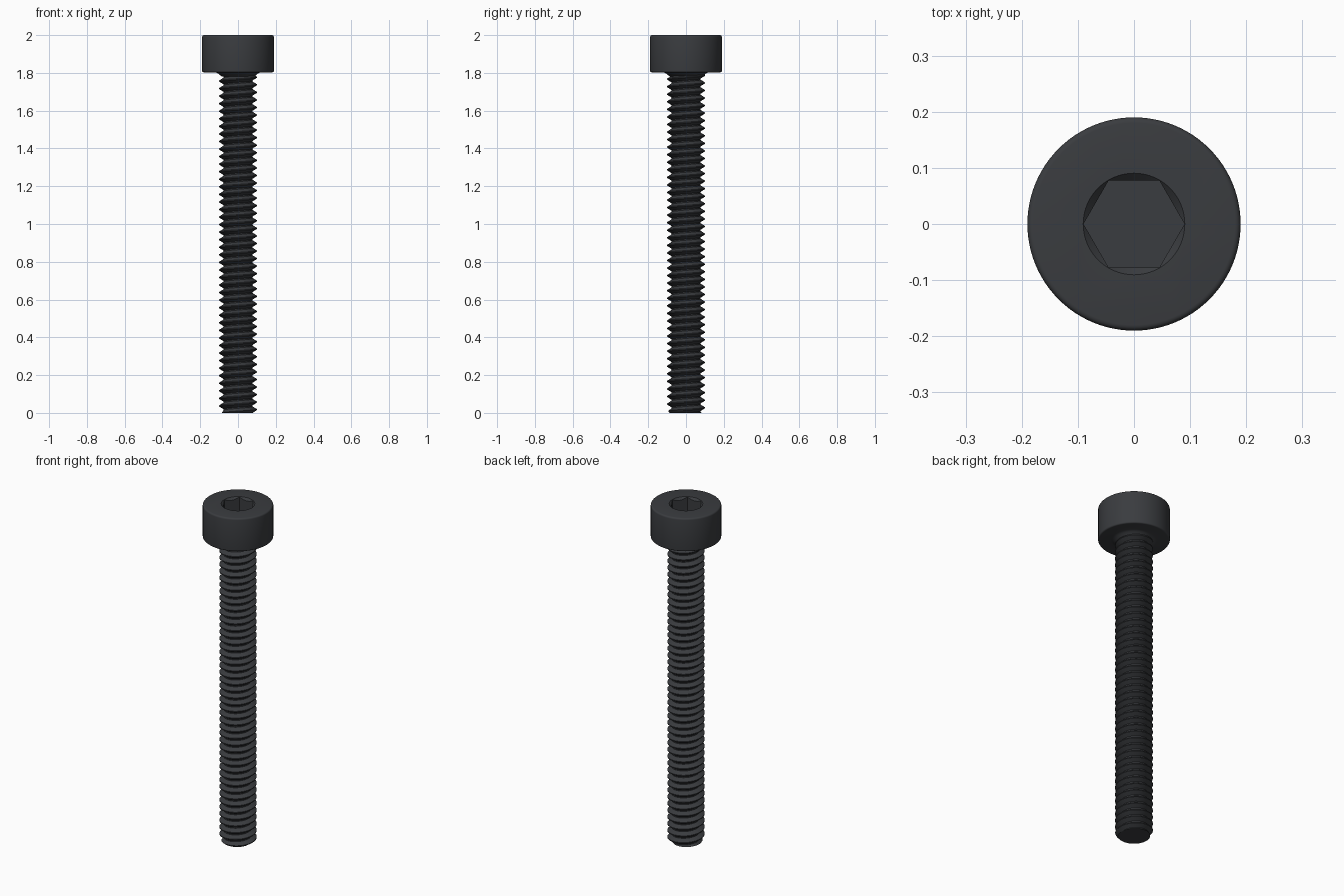
import bpy, bmesh
from math import cos, sin, tau, pi, sqrt, hypot, radians

if "Cube" in bpy.data.objects:
    bpy.data.objects.remove(bpy.data.objects["Cube"])

HEAD_Z, TOP, HEAD_R = 1.803, 2.0, 0.19
MAJOR, MINOR, PITCH = 0.1, 0.0765, 0.04
HEX_R = 0.09

mat = bpy.data.materials.new("black_oxide_steel")
mat.diffuse_color = (0.042, 0.045, 0.05, 1)
mat.use_nodes = True
mat.node_tree.nodes["Principled BSDF"].inputs["Base Color"].default_value = mat.diffuse_color


def add_object(name, bm):
    bmesh.ops.recalc_face_normals(bm, faces=bm.faces)
    mesh = bpy.data.meshes.new(name)
    bm.to_mesh(mesh)
    bm.free()
    mesh.materials.append(mat)
    obj = bpy.data.objects.new(name, mesh)
    bpy.context.collection.objects.link(obj)
    return obj


def lathe(name, profile, n):
    """Closed solid of revolution from (radius, z) points, flat end caps."""
    bm = bmesh.new()
    rings = [[bm.verts.new((r * cos(tau * i / n), r * sin(tau * i / n), z))
              for i in range(n)] for r, z in profile]
    for a, b in zip(rings, rings[1:]):
        for i in range(n):
            j = (i + 1) % n
            bm.faces.new((a[i], a[j], b[j], b[i]))
    bm.faces.new(rings[0][::-1])
    bm.faces.new(rings[-1])
    return add_object(name, bm)


def smooth(obj, angle=25):
    bpy.ops.object.select_all(action='DESELECT')
    obj.select_set(True)
    bpy.context.view_layer.objects.active = obj
    bpy.ops.object.shade_smooth_by_angle(angle=radians(angle))


def cut(obj, cutter):
    mod = obj.modifiers.new("cut", 'BOOLEAN')
    mod.operation, mod.solver, mod.object = 'DIFFERENCE', 'EXACT', cutter
    bpy.context.view_layer.objects.active = obj
    bpy.ops.object.modifier_apply(modifier=mod.name)
    bpy.data.objects.remove(cutter)


# Head: cylinder with rounded rims and a small fillet onto the shank
def corner(z, sign, radius, start, end, steps=4):
    pts = []
    for k in range(steps + 1):
        a = start + (end - start) * k / steps
        pts.append((HEAD_R - radius + radius * cos(a), z + sign * radius + radius * sin(a)))
    return pts


profile = [(0.085, HEAD_Z - 0.022), (0.098, HEAD_Z - 0.013), (0.107, HEAD_Z - 0.005),
           (0.12, HEAD_Z)]
profile += corner(HEAD_Z, 1, 0.008, -pi / 2, 0)
profile += corner(TOP, -1, 0.01, 0, pi / 2)
head = lathe("socket_head", profile, 96)

# Hex socket with a conical lead-in
AF = HEX_R * sqrt(3) / 2
cut(head, lathe("hex_cutter", [(HEX_R, TOP - 0.1), (HEX_R, TOP + 0.05)], 6))
cut(head, lathe("lead_in_cutter", [(AF - 0.006, TOP - 0.019), (HEX_R + 0.0005, TOP),
                                   (HEX_R + 0.0005, TOP + 0.05)], 96))
smooth(head)

# Threaded shank: trapezoid profile swept along a right-hand helix
N = 48
turns = int(HEAD_Z / PITCH) + 4
tooth = [(MINOR, 0.0), (MAJOR, 0.36), (MAJOR, 0.49), (MINOR, 0.85)]
bm = bmesh.new()
rows = []
for i in range(turns * N + 1):
    a = tau * i / N
    z = PITCH * (i / N - 2)
    rows.append([bm.verts.new((r * cos(a), r * sin(a), z + PITCH * f)) for r, f in tooth])
for i in range(turns * N):
    a, b = list(rows[i]), list(rows[i + 1])
    if i + 1 + N < len(rows):
        a.append(rows[i + N][0])
        b.append(rows[i + 1 + N][0])
    for k in range(len(a) - 1):
        bm.faces.new((a[k], b[k], b[k + 1], a[k + 1]))

# Trim both ends, chamfer the tip and cap it
for z, up in ((0, -1), (HEAD_Z + 0.004, 1)):
    bmesh.ops.bisect_plane(bm, geom=bm.verts[:] + bm.edges[:] + bm.faces[:], dist=1e-6,
                           plane_co=(0, 0, z), plane_no=(0, 0, up), clear_outer=True)
for v in bm.verts:
    r, limit = hypot(v.co.x, v.co.y), 0.086 + v.co.z * 0.9
    if r > limit:
        v.co.x *= limit / r
        v.co.y *= limit / r
tip = [e for e in bm.edges if e.is_boundary and all(abs(v.co.z) < 1e-5 for v in e.verts)]
bmesh.ops.triangle_fill(bm, edges=tip, use_beauty=True)
smooth(add_object("threaded_shank", bm))
